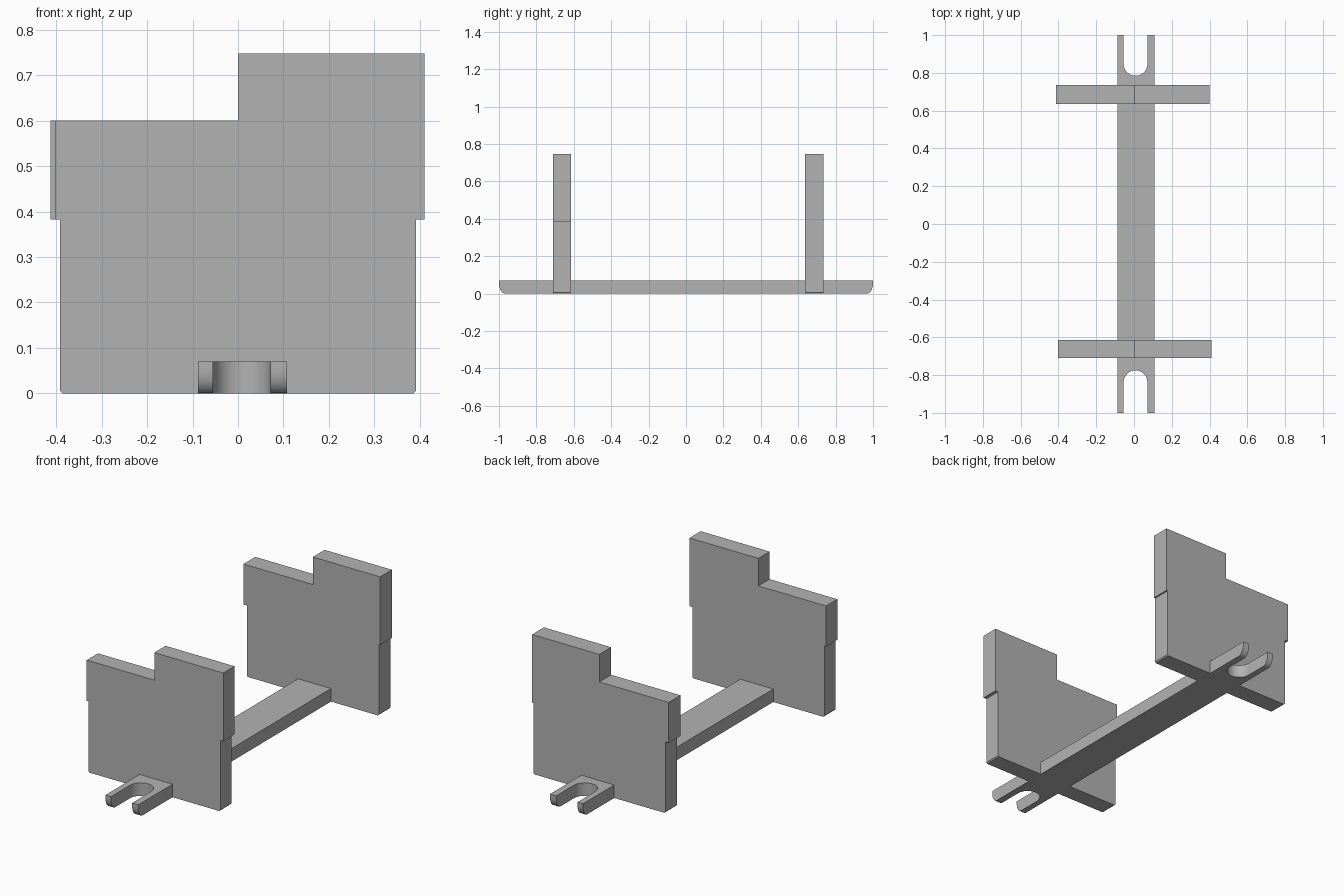
import bpy, bmesh, math
from mathutils import Vector

cube = bpy.data.objects.get("Cube")
if cube:
    bpy.data.objects.remove(cube, do_unlink=True)

grey = bpy.data.materials.new("plain_grey")
grey.use_nodes = True
grey.diffuse_color = (0.45, 0.45, 0.45, 1)
grey.node_tree.nodes["Principled BSDF"].inputs["Base Color"].default_value = (0.45, 0.45, 0.45, 1)


def prism(name, outline, axis, start, end):
    """Extrude a 2D outline along x, y or z; the outline fills the other two axes."""
    def place(a, b):
        co = [a, b]
        co.insert(axis, start)
        return Vector(co)
    bm = bmesh.new()
    face = bm.faces.new([bm.verts.new(place(a, b)) for a, b in outline])
    side = bmesh.ops.extrude_face_region(bm, geom=[face])
    shift = Vector((0, 0, 0))
    shift[axis] = end - start
    verts = [g for g in side["geom"] if isinstance(g, bmesh.types.BMVert)]
    bmesh.ops.translate(bm, verts=verts, vec=shift)
    bmesh.ops.recalc_face_normals(bm, faces=bm.faces)
    mesh = bpy.data.meshes.new(name)
    bm.to_mesh(mesh)
    bm.free()
    mesh.materials.append(grey)
    obj = bpy.data.objects.new(name, mesh)
    bpy.context.collection.objects.link(obj)
    return obj


def upright(name, left, right, y0, y1):
    """Stepped plate: wider top half, raised on one side, eased bottom corners."""
    low, ease, shoulder, step, top = 0.392, 0.006, 0.382, 0.6, 0.748
    outline = [(-low + ease, 0), (low - ease, 0), (low, ease), (low, shoulder),
               (right, shoulder), (right, top), (0, top), (0, step),
               (left, step), (left, shoulder), (-low, shoulder), (-low, ease)]
    return prism(name, outline, 1, y0, y1)


upright("front_plate", -0.402, 0.41, -0.71, -0.615)
upright("back_plate", -0.412, 0.4, 0.635, 0.735)

# Long base bar with rounded lower ends
height, ry, rz = 0.07, 0.035, 0.055
arc = [(1 - ry + ry * math.cos(t), rz - rz * math.sin(t))
       for t in (i * math.pi / 16 for i in range(9))]
half = [(1, height)] + arc
bar = prism("base_bar", half + [(-y, z) for y, z in reversed(half)], 0, -0.088, 0.108)

# Open round-ended slots in both ends of the bar
mid, r = 0.008, 0.063
for name, sign, centre in (("front_slot", -1, 0.838), ("back_slot", 1, 0.848)):
    curve = [(mid + r * math.cos(t), sign * (centre - r * math.sin(t)))
             for t in (i * math.pi / 24 for i in range(25))]
    outline = curve + [(mid - r, sign * 1.1), (mid + r, sign * 1.1)]
    cutter = prism(name + "_cutter", outline, 2, -0.1, 0.2)
    cutter.hide_render = True
    mod = bar.modifiers.new(name, "BOOLEAN")
    mod.operation = "DIFFERENCE"
    mod.solver = "EXACT"
    mod.object = cutter
    bpy.context.view_layer.objects.active = bar
    bpy.ops.object.modifier_apply(modifier=name)
    bpy.data.objects.remove(cutter, do_unlink=True)

# Smooth the curved walls and keep the edges sharp
bpy.ops.object.select_all(action="DESELECT")
bar.select_set(True)
bpy.context.view_layer.objects.active = bar
bpy.ops.object.shade_smooth_by_angle(angle=math.radians(30))
